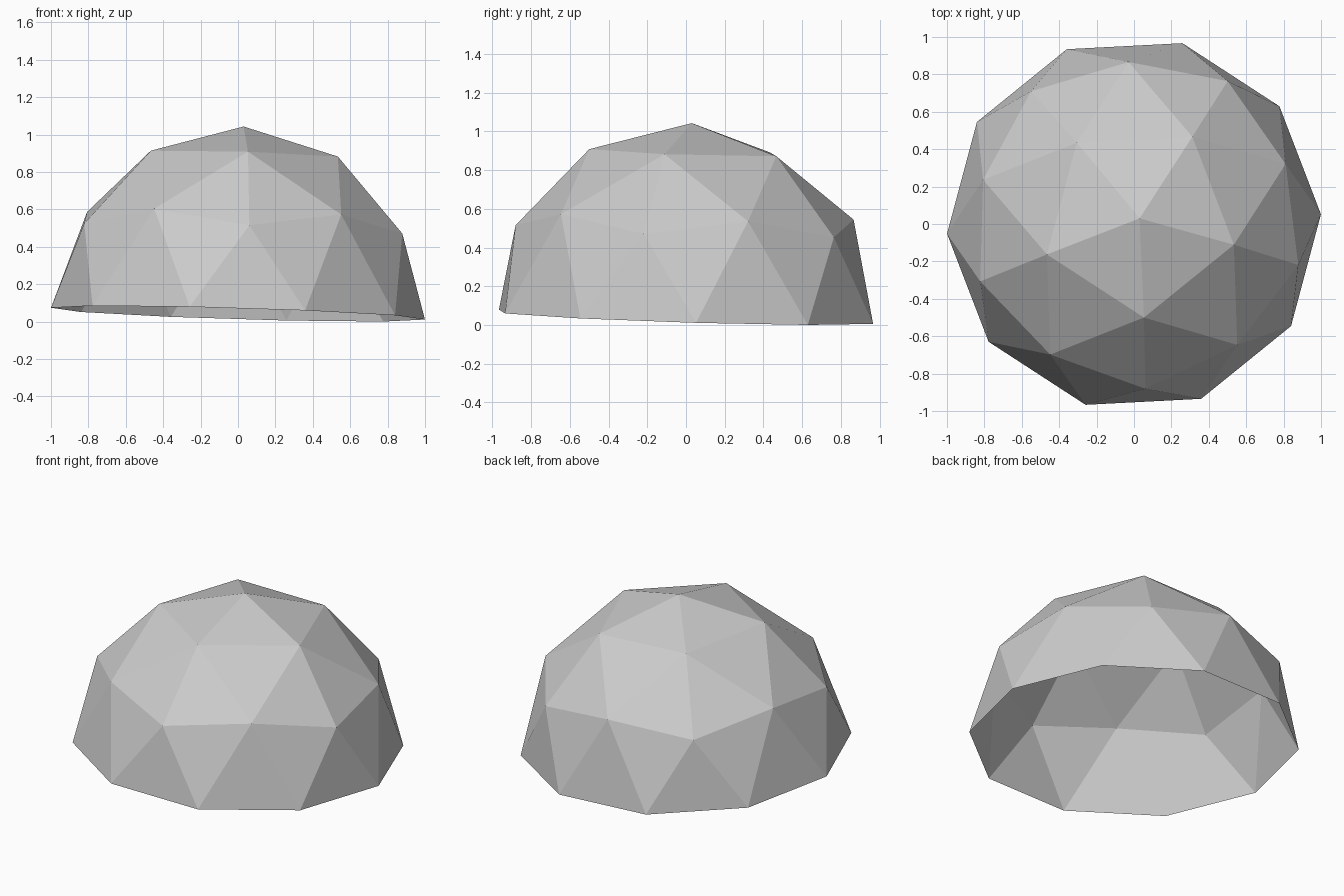
import bpy
import bmesh
import math
from mathutils import Matrix, Vector

cube = bpy.data.objects.get("Cube")
if cube:
    bpy.data.objects.remove(cube, do_unlink=True)

RADIUS = 1.0014
SPIN = math.radians(-15)
UP_AXIS = Vector((0.03, 0.03, 1)).normalized()

# Plain grey panels
grey = bpy.data.materials.new("panel_grey")
grey.use_nodes = True
grey.diffuse_color = (0.6, 0.6, 0.6, 1)
grey.node_tree.nodes["Principled BSDF"].inputs["Base Color"].default_value = (0.6, 0.6, 0.6, 1)

# Geodesic shell: the upper half of a faceted sphere, open underneath
bm = bmesh.new()
bmesh.ops.create_icosphere(bm, subdivisions=2, radius=RADIUS)
lower = [v for v in bm.verts if v.co.z < -0.05]
bmesh.ops.delete(bm, geom=lower, context='VERTS')

# Spin it about its axis, lean it slightly, and rest the lowest rim point on the ground
tilt = Vector((0, 0, 1)).rotation_difference(UP_AXIS).to_matrix().to_4x4()
bm.transform(tilt @ Matrix.Rotation(SPIN, 4, 'Z'))
bm.transform(Matrix.Translation((0, 0, -min(v.co.z for v in bm.verts))))

for face in bm.faces:
    face.smooth = False

mesh = bpy.data.meshes.new("dome_shell")
bm.to_mesh(mesh)
bm.free()
mesh.materials.append(grey)
dome = bpy.data.objects.new("dome_shell", mesh)
bpy.context.collection.objects.link(dome)
